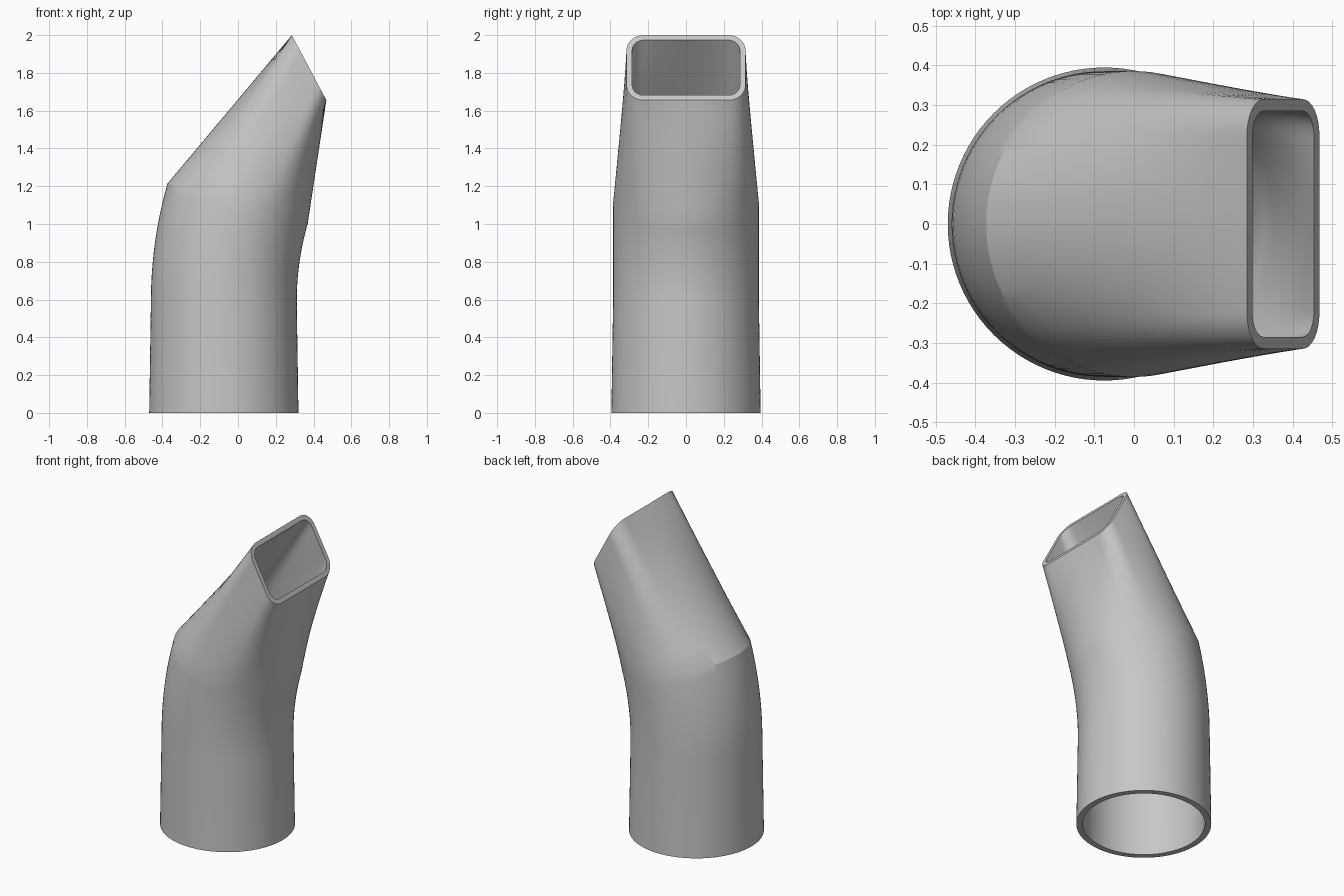
import bpy, bmesh, math
from mathutils import Vector

if "Cube" in bpy.data.objects:
    bpy.data.objects.remove(bpy.data.objects["Cube"])

SEG = 96            # points around each ring
BEND = math.radians(16.1)
BEND_R = 1.86       # radius of the bend centreline
BEND_Z = 0.592      # height where the bend starts
BASE_X = -0.075


def place(pts, cx, cz, tilt):
    """Put flat (u, v) points in space; u leans from -x towards +z."""
    u = Vector((-math.cos(tilt), 0, math.sin(tilt)))
    return [Vector((cx, 0, cz)) + u * a + Vector((0, b, 0)) for a, b in pts]


def circle(r):
    return [(r * math.cos(2 * math.pi * i / SEG), r * math.sin(2 * math.pi * i / SEG))
            for i in range(SEG)]


def rounded_rect(hu, hv, r):
    """Rounded rectangle sampled evenly by length, starting at (hu, 0)."""
    side, arc, top = hv - r, math.pi * r / 2, hu - r
    quarter = side + arc + top

    def first_quadrant(s):
        if s <= side:
            return hu, s
        if s <= side + arc:
            a = (s - side) / r
            return top + r * math.cos(a), side + r * math.sin(a)
        return quarter - s, hv

    pts = []
    for i in range(SEG):
        q, k = divmod(i, SEG // 4)
        s = quarter * k / (SEG // 4)
        a, b = first_quadrant(s if q % 2 == 0 else quarter - s)
        pts.append((a if q in (0, 3) else -a, b if q < 2 else -b))
    return pts


def shell(r_base, r_tube, hu, hv, corner):
    """Rings of one skin: straight tube, bend, then loft to the mouth."""
    rings = [place(circle(r_base), BASE_X, 0, 0)]
    for i in range(13):
        t = BEND * i / 12
        rings.append(place(circle(r_tube), BASE_X + BEND_R * (1 - math.cos(t)),
                           BEND_Z + BEND_R * math.sin(t), t))
    mouth = place(rounded_rect(hu, hv, corner), 0.3765, 1.8275, math.atan2(0.345, 0.183))
    start = rings[-1]
    for i in range(1, 9):
        rings.append([p.lerp(q, i / 8) for p, q in zip(start, mouth)])
    return rings


# Outer skin up, mouth rim, inner skin down, base rim
outer = shell(0.395, 0.386, 0.195, 0.315, 0.09)
inner = shell(0.358, 0.356, 0.165, 0.285, 0.06)
rings = outer + inner[::-1]

bm = bmesh.new()
verts = [[bm.verts.new(p) for p in ring] for ring in rings]
for a, b in zip(verts, verts[1:] + verts[:1]):
    for i in range(SEG):
        j = (i + 1) % SEG
        bm.faces.new((a[i], a[j], b[j], b[i]))
bmesh.ops.recalc_face_normals(bm, faces=bm.faces)

mesh = bpy.data.meshes.new("bent_nozzle")
bm.to_mesh(mesh)
bm.free()
nozzle = bpy.data.objects.new("bent_nozzle", mesh)
bpy.context.collection.objects.link(nozzle)

grey = bpy.data.materials.new("light_grey")
grey.diffuse_color = (0.57, 0.57, 0.57, 1)
grey.use_nodes = True
grey.node_tree.nodes["Principled BSDF"].inputs["Base Color"].default_value = grey.diffuse_color
mesh.materials.append(grey)

# Smooth walls, crisp rims
bpy.context.view_layer.objects.active = nozzle
nozzle.select_set(True)
bpy.ops.object.shade_smooth_by_angle(angle=math.radians(20))
